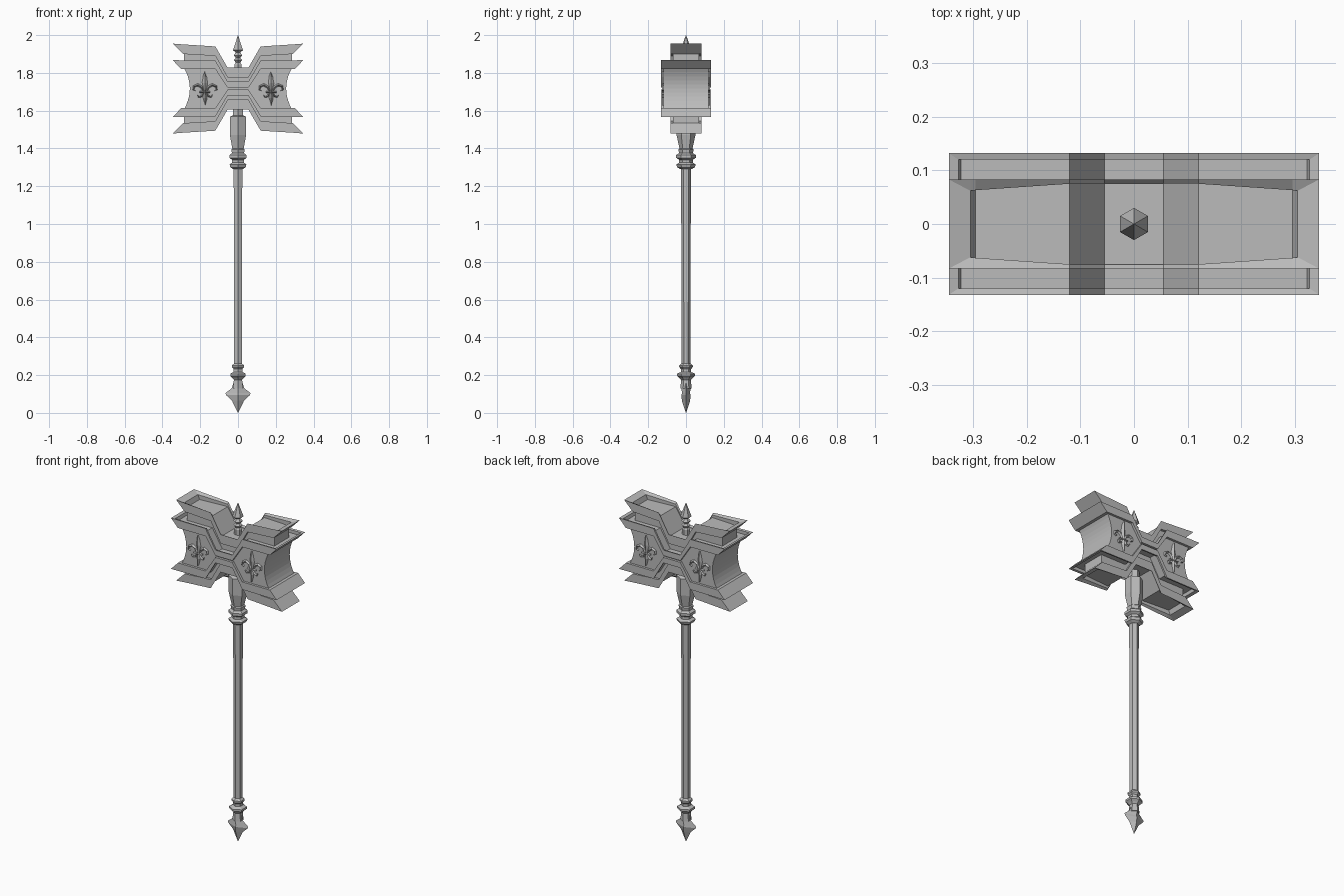
import bpy, bmesh, math
from mathutils import Vector, Matrix

cube = bpy.data.objects.get("Cube")
if cube:
    bpy.data.objects.remove(cube, do_unlink=True)

steel = bpy.data.materials.new("steel_grey")
steel.use_nodes = True
GREY = (0.5, 0.5, 0.5, 1)
steel.diffuse_color = GREY
steel.node_tree.nodes["Principled BSDF"].inputs["Base Color"].default_value = GREY

MID = 1.717  # height of the head's centre


def finish(name, bm):
    bmesh.ops.remove_doubles(bm, verts=bm.verts, dist=1e-5)
    bmesh.ops.recalc_face_normals(bm, faces=bm.faces)
    mesh = bpy.data.meshes.new(name)
    bm.to_mesh(mesh)
    bm.free()
    mesh.materials.append(steel)
    obj = bpy.data.objects.new(name, mesh)
    bpy.context.collection.objects.link(obj)
    return obj


def loft(bm, rings):
    """Skin a row of equal-length rings and cap both ends."""
    rows = [[bm.verts.new(p) for p in ring] for ring in rings]
    n = len(rows[0])
    for a, b in zip(rows, rows[1:]):
        for i in range(n):
            j = (i + 1) % n
            bm.faces.new((a[i], a[j], b[j], b[i]))
    bm.faces.new(rows[0])
    bm.faces.new(rows[-1])


def turned(name, profile, sides=6):
    """Hexagonal turned part; profile is (height, half width)."""
    rings = []
    for z, w in profile:
        r = w / math.cos(math.pi / sides)
        rings.append([(r * math.sin(2 * math.pi * i / sides),
                       r * math.cos(2 * math.pi * i / sides), z) for i in range(sides)])
    bm = bmesh.new()
    loft(bm, rings)
    return finish(name, bm)


def prism(bm, outline, y0, y1):
    loft(bm, [[(x, y, z) for x, z in outline] for y in (y0, y1)])


def flip(bm):
    """Add a copy reflected through the head's mid height."""
    geo = bmesh.ops.duplicate(bm, geom=bm.verts[:] + bm.edges[:] + bm.faces[:])["geom"]
    for v in geo:
        if isinstance(v, bmesh.types.BMVert):
            v.co.z = 2 * MID - v.co.z


def tray(name, half, tip, heel, stations, lip_drop):
    """Bent band with a channel along its outer side.
    stations: (x, bottom, top, floor, inner half width), from tip to centre."""
    rings = []
    for k, (x, bottom, top, floor, inner) in enumerate(stations):
        xb = min(x, heel)
        lip = top - (lip_drop if k else 0)
        rings.append([(xb, -half, bottom), (x, -half, top), (x, -inner, lip),
                      (x, -inner, floor), (x, inner, floor), (x, inner, lip),
                      (x, half, top), (xb, half, bottom)])
    other = [[(-x, y, z) for x, y, z in ring] for ring in reversed(rings)]
    bm = bmesh.new()
    loft(bm, rings + other)
    flip(bm)
    return finish(name, bm)


# Outer flanges, above and below
tray("outer_flange", 0.083, 0.345, 0.29, [
    (0.345, 1.90, 1.955, 1.955, 0.083),
    (0.305, 1.90, 1.952, 1.942, 0.062),
    (0.295, 1.90, 1.951, 1.915, 0.063),
    (0.12, 1.89, 1.94, 1.915, 0.075),
    (0.055, 1.775, 1.828, 1.815, 0.075)], 0.01)

# Wide bands framing the body
tray("wide_band", 0.132, 0.345, 0.30, [
    (0.345, 1.82, 1.867, 1.867, 0.132),
    (0.327, 1.82, 1.867, 1.863, 0.12),
    (0.322, 1.82, 1.867, 1.845, 0.12),
    (0.12, 1.82, 1.865, 1.845, 0.12),
    (0.055, 1.722, 1.755, 1.738, 0.12)], 0.003)

# Recessed neck between flange and band
bm = bmesh.new()
right = [(0.285, 1.835), (0.285, 1.905), (0.12, 1.9), (0.055, 1.79)]
low = [(0.055, 1.73), (0.12, 1.835)]
prism(bm, right + [(-x, z) for x, z in reversed(right)] + [(-x, z) for x, z in reversed(low)] + low,
      -0.068, 0.068)
flip(bm)
finish("head_neck", bm)

# Body with hollowed striking faces
bm = bmesh.new()
curve = [(0.255 + 0.03 * (t / 5) ** 2, MID + 0.108 * t / 5) for t in range(-5, 6)]
outline = curve + [(0.12, MID + 0.108), (0.055, MID + 0.012),
                   (-0.055, MID + 0.012), (-0.12, MID + 0.108)]
outline += [(-x, z) for x, z in reversed(curve)]
outline += [(-0.12, MID - 0.108), (-0.055, MID - 0.012),
            (0.055, MID - 0.012), (0.12, MID - 0.108)]
prism(bm, outline, -0.118, 0.118)
finish("head_body", bm)


# Raised lily ornaments on front and back
def ribbon(bm, path, widths):
    """Ridged strip following a path in the x-z plane."""
    pts = [Vector(p) for p in path]
    rings = []
    for i, p in enumerate(pts):
        d = (pts[min(i + 1, len(pts) - 1)] - pts[max(i - 1, 0)]).normalized()
        s = Vector((-d.y, d.x)) * widths[i]
        rings.append([(p.x + s.x, 0.003, p.y + s.y), (p.x, -0.01, p.y),
                      (p.x - s.x, 0.003, p.y - s.y)])
    loft(bm, rings)


def lily():
    bm = bmesh.new()
    ribbon(bm, [(0, 0.09), (0, 0.06), (0, 0.03), (0, 0), (0, -0.02)],
           [0.001, 0.013, 0.019, 0.010, 0.006])
    ribbon(bm, [(0, -0.02), (0, -0.05), (0, -0.09)], [0.007, 0.013, 0.001])
    ribbon(bm, [(-0.028, -0.018), (0.028, -0.018)], [0.006, 0.006])
    for s in (-1, 1):
        ribbon(bm, [(s * x, z) for x, z in [(0.008, -0.015), (0.018, 0.008), (0.038, 0.02),
                                            (0.058, 0.012), (0.062, -0.006), (0.05, -0.012)]],
               [0.004, 0.009, 0.010, 0.008, 0.005, 0.001])
        ribbon(bm, [(s * x, z) for x, z in [(0.008, -0.022), (0.018, -0.04),
                                            (0.033, -0.045), (0.04, -0.032)]],
               [0.004, 0.007, 0.005, 0.001])
    return bm


for side, turn in (("front", 0), ("back", math.pi)):
    for label, x in (("left", 0.175), ("right", -0.175)):
        bm = lily()
        bm.transform(Matrix.Translation((x, -0.118 if turn == 0 else 0.118, MID))
                     @ Matrix.Rotation(turn, 4, "Z"))
        finish(f"{side}_{label}_lily", bm)

# Finial on top of the head
turned("top_finial", [(1.80, 0.018), (1.845, 0.018), (1.855, 0.012), (1.868, 0.022),
                      (1.88, 0.012), (1.893, 0.022), (1.908, 0.012), (1.92, 0.026), (2.0, 0.0005)])

# Socket and collar under the head
turned("socket", [(1.66, 0.026), (1.575, 0.026), (1.568, 0.043), (1.47, 0.043),
                  (1.40, 0.03), (1.395, 0.035), (1.375, 0.032), (1.365, 0.045), (1.35, 0.045),
                  (1.34, 0.031), (1.325, 0.031), (1.315, 0.045), (1.30, 0.04), (1.29, 0.025)])

# Shaft and pommel rings
turned("shaft", [(0.22, 0.02), (0.8, 0.021), (1.32, 0.023)])
turned("pommel_rings", [(0.13, 0.026), (0.175, 0.022), (0.185, 0.03), (0.195, 0.041), (0.207, 0.041),
                        (0.217, 0.023), (0.232, 0.023), (0.242, 0.031), (0.252, 0.031), (0.262, 0.02)])

# Flattened spear point at the foot
bm = bmesh.new()
spear = [(0.16, 0.024, 0.022), (0.13, 0.034, 0.026), (0.105, 0.066, 0.02),
         (0.095, 0.064, 0.024), (0.065, 0.032, 0.022), (0, 0.0005, 0.0005)]
loft(bm, [[(w, 0, z), (0, d, z), (-w, 0, z), (0, -d, z)] for z, w, d in spear])
finish("foot_spear", bm)
